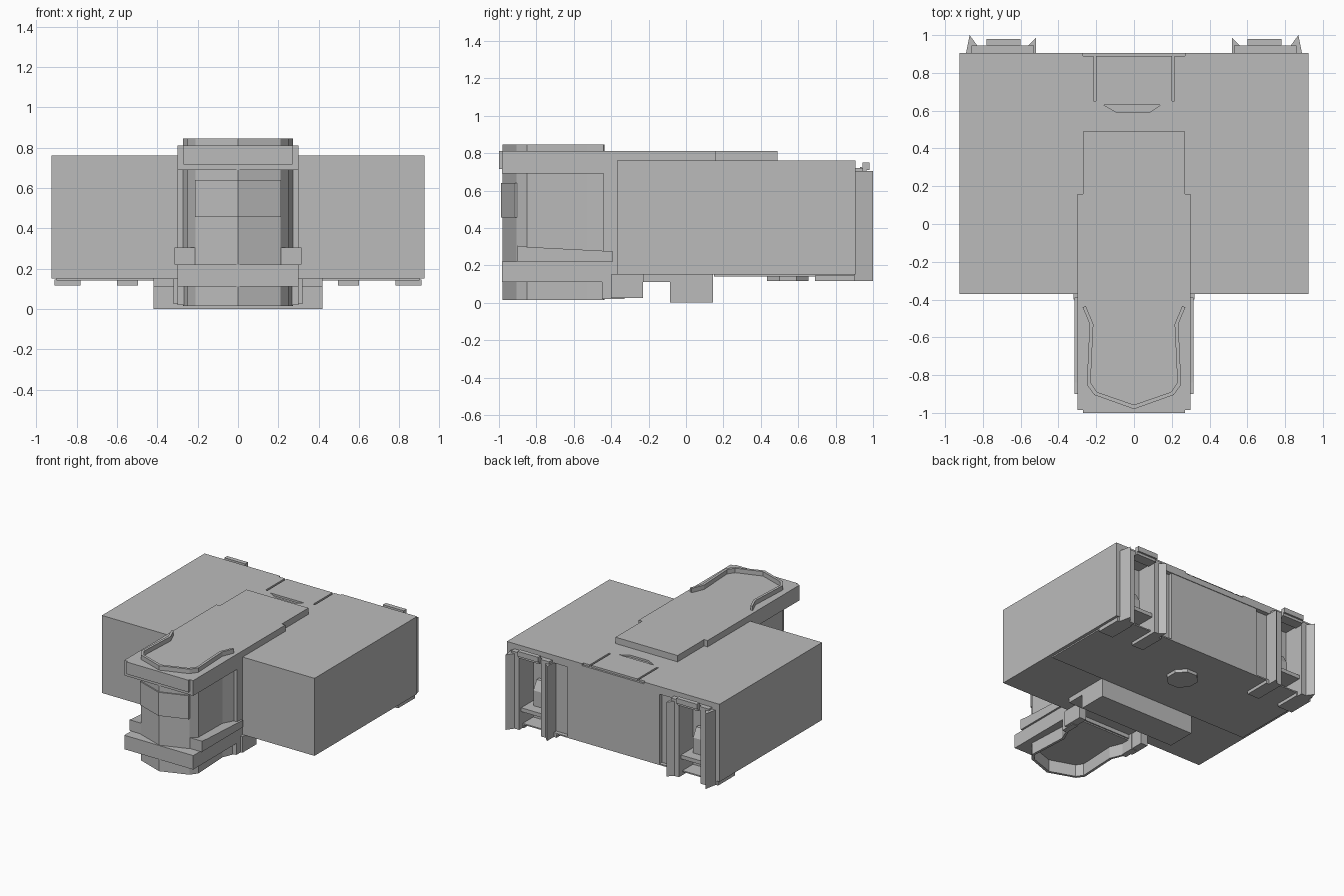
import bpy, bmesh, math

cube = bpy.data.objects.get("Cube")
if cube:
    bpy.data.objects.remove(cube, do_unlink=True)

grey = bpy.data.materials.new("plain_grey")
grey.use_nodes = True
COLOUR = (0.5, 0.5, 0.5, 1)
grey.diffuse_color = COLOUR
grey.node_tree.nodes["Principled BSDF"].inputs["Base Color"].default_value = COLOUR


def prism(name, points, low, high, axis="z"):
    """Extrude a flat outline: (x, y) along z, or (y, z) along x."""
    bm = bmesh.new()
    place = (lambda a, b, c: (a, b, c)) if axis == "z" else (lambda a, b, c: (c, a, b))
    rings = [[bm.verts.new(place(a, b, c)) for a, b in points] for c in (low, high)]
    n = len(points)
    bm.faces.new(rings[0])
    bm.faces.new(rings[1])
    for i in range(n):
        j = (i + 1) % n
        bm.faces.new((rings[0][i], rings[0][j], rings[1][j], rings[1][i]))
    bmesh.ops.recalc_face_normals(bm, faces=bm.faces)
    mesh = bpy.data.meshes.new(name)
    bm.to_mesh(mesh)
    bm.free()
    mesh.materials.append(grey)
    obj = bpy.data.objects.new(name, mesh)
    bpy.context.collection.objects.link(obj)
    return obj


def box(name, x, y, z):
    return prism(name, [(x[0], y[0]), (x[1], y[0]), (x[1], y[1]), (x[0], y[1])], *z)


def mirrored(half):
    """Complete a right-hand outline that starts on the centre line."""
    return half + [(-x, y) for x, y in reversed(half) if x > 0]


def both_sides(obj):
    mod = obj.modifiers.new("mirror", "MIRROR")
    mod.use_axis[0] = True
    return obj


def cut(target, cutter):
    cutter.hide_render = True
    cutter.hide_viewport = True
    cutter.display_type = "WIRE"
    mod = target.modifiers.new("cut", "BOOLEAN")
    mod.object = cutter
    mod.solver = "EXACT"


# Main body with open rear corners under a roof
box("main_body", (-0.925, 0.925), (-0.37, 0.77), (0.15, 0.70))
box("rear_centre", (-0.40, 0.40), (0.77, 0.90), (0.15, 0.70))
both_sides(box("rear_recess_panel", (0.40, 0.53), (0.77, 0.87), (0.15, 0.70)))
roof = box("roof", (-0.925, 0.925), (-0.37, 0.905), (0.70, 0.76))
both_sides(box("rear_outer_plate", (0.89, 0.925), (0.77, 0.905), (0.15, 0.70)))

# Shallow grooves in the roof
cut(roof, prism("curved_groove", [(-0.16, 0.63), (0.14, 0.63), (0.08, 0.59), (-0.09, 0.59)], 0.745, 0.8))
for side in (-1, 1):
    a, b = sorted((side * 0.20, side * 0.215))
    cut(roof, box("side_groove", (a, b), (0.65, 0.89), (0.745, 0.8)))
cut(roof, box("rear_edge_step", (-0.27, 0.27), (0.89, 0.95), (0.745, 0.8)))

# Underside plate, boss and crossbar
box("underside_plate", (-0.90, 0.90), (0.15, 0.90), (0.14, 0.15))
boss = [(0.115 * math.cos(math.radians(45 * i + 22.5)),
         0.545 + 0.12 * math.sin(math.radians(45 * i + 22.5))) for i in range(8)]
prism("underside_boss", boss, 0.115, 0.145)
box("crossbar", (-0.42, 0.42), (-0.085, 0.145), (0.0, 0.15))
both_sides(box("crossbar_step", (0.27, 0.42), (-0.23, -0.085), (0.11, 0.15)))
both_sides(box("neck_block", (0.26, 0.32), (-0.40, -0.23), (0.025, 0.15)))

# Top plate with stepped width
prism("top_plate", mirrored([(0, -0.985), (0.30, -0.985), (0.30, 0.16), (0.27, 0.16), (0.27, 0.49), (0, 0.49)])
      , 0.755, 0.81)
box("top_plate_skirt", (-0.30, 0.30), (-0.985, -0.37), (0.69, 0.76))
box("top_plate_nose", (-0.27, 0.27), (-1.0, -0.98), (0.715, 0.81))

# Pointed front wall running from the base to the raised rim
outer = [(0, -0.98), (0.21, -0.905), (0.25, -0.85), (0.235, -0.53), (0.272, -0.44)]
inner = [(0.255, -0.435), (0.215, -0.53), (0.23, -0.84), (0.195, -0.89), (0, -0.957)]
left_return = [(-x, y) for x, y in reversed(inner[:-1])]
left_outer = [(-x, y) for x, y in reversed(outer[1:])]
prism("front_wall_and_rim", outer + inner + left_return + left_outer, 0.015, 0.845)
prism("front_core", mirrored([(0, -0.965), (0.20, -0.90), (0.235, -0.845), (0.22, -0.53),
                              (0.262, -0.44), (0.262, -0.36), (0, -0.36)]), 0.12, 0.70)
box("front_rear_post", (-0.30, 0.30), (-0.44, -0.36), (0.15, 0.69))
both_sides(box("base_wall", (0.255, 0.30), (-0.45, -0.33), (0.02, 0.15)))

# Lower band, side rails and pointed front box
box("lower_band", (-0.30, 0.30), (-0.985, -0.37), (0.11, 0.22))
rail = [(-0.90, 0.22), (-0.39, 0.22), (-0.39, 0.275), (-0.84, 0.298), (-0.90, 0.305)]
both_sides(prism("side_rail", rail, 0.21, 0.315, "x"))
prism("front_box", mirrored([(0, -0.99), (0.212, -0.915), (0.212, -0.88), (0, -0.88)]), 0.455, 0.64)

# Rear connectors: flared walls, feet, inner shelf and top clip
inner_wall = [(0.52, 0.76), (0.52, 0.985), (0.56, 0.945), (0.60, 0.945), (0.60, 0.76)]
outer_wall = [(0.79, 0.76), (0.79, 0.945), (0.83, 0.945), (0.87, 1.0), (0.89, 0.90), (0.89, 0.76)]
both_sides(prism("connector_inner_wall", inner_wall, 0.115, 0.70))
both_sides(prism("connector_outer_wall", outer_wall, 0.115, 0.705))
both_sides(box("connector_inner_foot", (0.495, 0.60), (0.69, 0.90), (0.115, 0.145)))
both_sides(box("connector_outer_foot", (0.78, 0.91), (0.69, 0.90), (0.115, 0.145)))
both_sides(box("connector_shelf", (0.59, 0.80), (0.76, 0.92), (0.25, 0.28)))
ramp = [(0.76, 0.28), (0.84, 0.28), (0.84, 0.40), (0.80, 0.47), (0.76, 0.47)]
both_sides(prism("connector_ramp", ramp, 0.65, 0.74, "x"))
both_sides(box("connector_clip_base", (0.53, 0.86), (0.88, 0.945), (0.69, 0.72)))
both_sides(box("connector_clip", (0.60, 0.78), (0.945, 0.98), (0.71, 0.75)))
both_sides(box("connector_clip_stem", (0.60, 0.78), (0.93, 0.965), (0.69, 0.725)))
